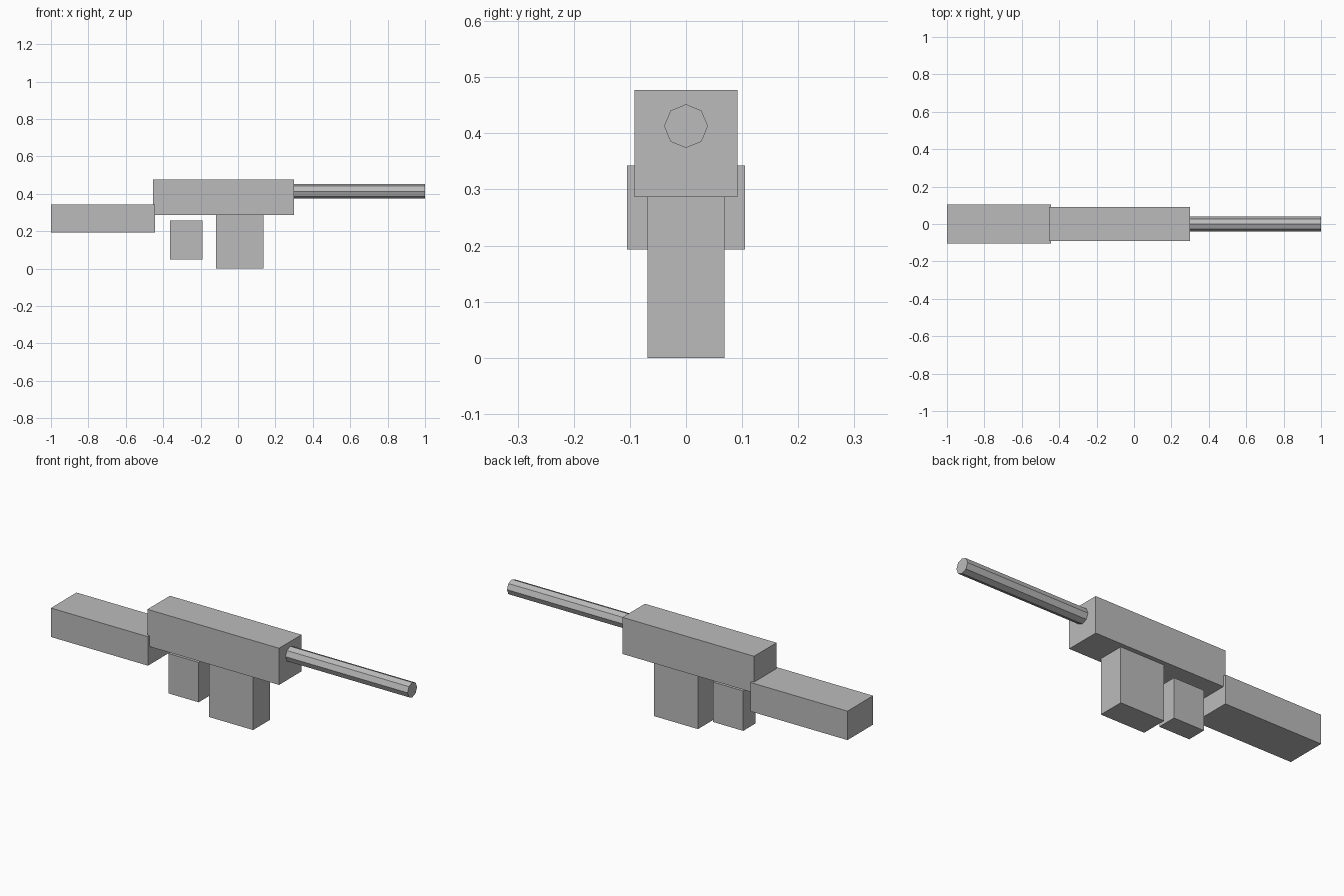
import bpy
import math

if "Cube" in bpy.data.objects:
    bpy.data.objects.remove(bpy.data.objects["Cube"])

grey = bpy.data.materials.new("plain grey")
grey.diffuse_color = (0.5, 0.5, 0.5, 1)
grey.use_nodes = True
grey.node_tree.nodes["Principled BSDF"].inputs["Base Color"].default_value = grey.diffuse_color


def box(name, x0, x1, half_y, z0, z1):
    """Axis-aligned box, centred on y = 0."""
    bpy.ops.mesh.primitive_cube_add(size=1, location=((x0 + x1) / 2, 0, (z0 + z1) / 2))
    ob = bpy.context.object
    ob.name = name
    ob.scale = (x1 - x0, 2 * half_y, z1 - z0)
    bpy.ops.object.transform_apply(location=False, rotation=False, scale=True)
    ob.data.materials.append(grey)


# Body blocks
box("receiver", -0.455, 0.30, 0.092, 0.287, 0.477)
box("stock", -1.0, -0.443, 0.105, 0.193, 0.343)
box("magazine", -0.117, 0.135, 0.069, 0.0, 0.287)
box("grip", -0.364, -0.19, 0.051, 0.05, 0.257)

# Eight-sided barrel along x, with a corner on top
bpy.ops.mesh.primitive_cylinder_add(vertices=8, radius=0.039, depth=0.70,
                                    location=(0.65, 0, 0.413),
                                    rotation=(0, math.pi / 2, 0))
barrel = bpy.context.object
barrel.name = "barrel"
barrel.data.materials.append(grey)
